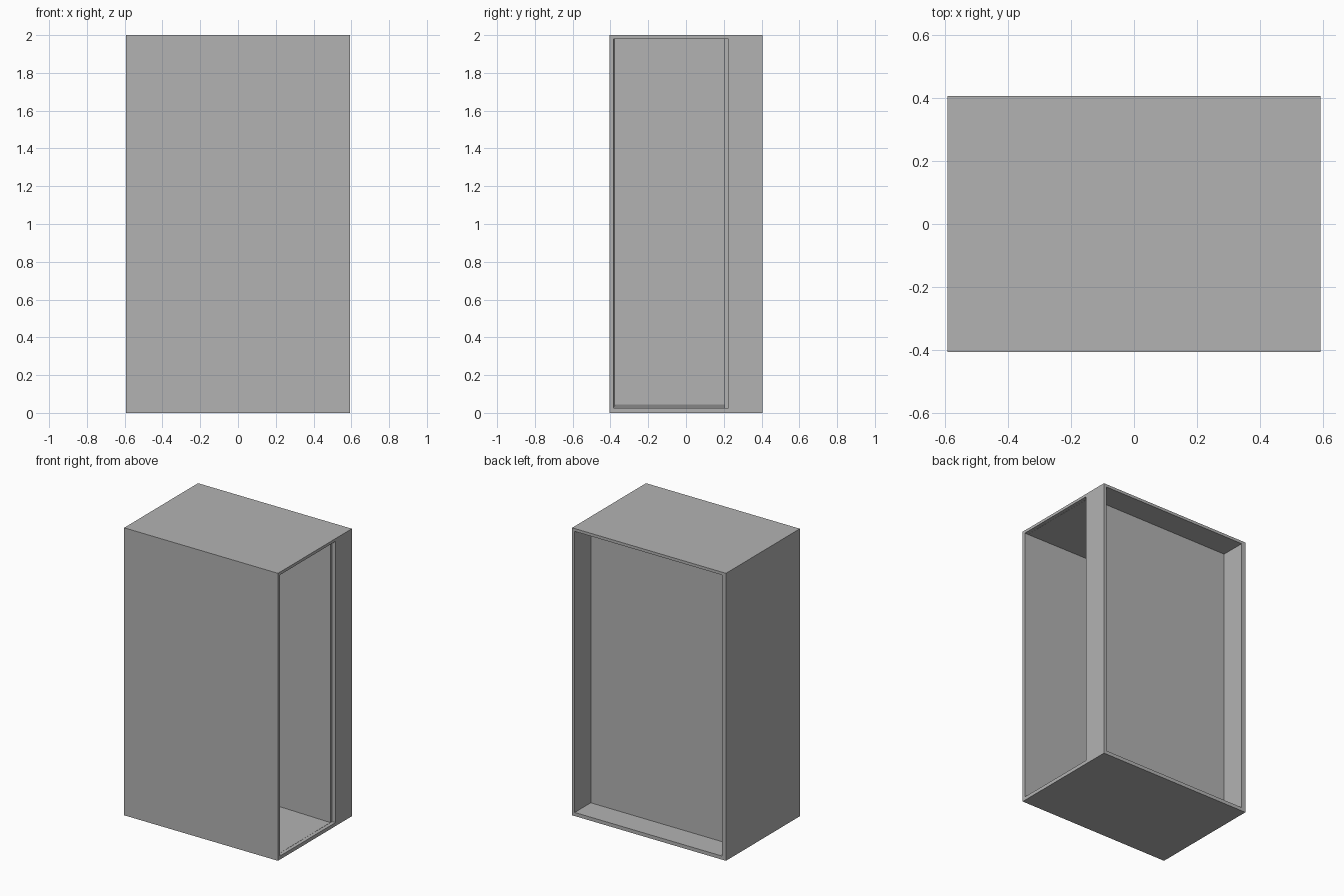
import bpy, bmesh

if "Cube" in bpy.data.objects:
    bpy.data.objects.remove(bpy.data.objects["Cube"])

W, D, H = 0.592, 0.406, 2.0      # half width, half depth, height

grey = bpy.data.materials.new("plain grey")
grey.diffuse_color = (0.45, 0.45, 0.45, 1)
grey.use_nodes = True
grey.node_tree.nodes["Principled BSDF"].inputs["Base Color"].default_value = grey.diffuse_color


def block(name, near, far):
    """Box lofted along x between two (x, y0, y1, z0, z1) rectangles."""
    bm = bmesh.new()
    rings = []
    for x, y0, y1, z0, z1 in (near, far):
        rings.append([bm.verts.new((x, y, z))
                      for y, z in ((y0, z0), (y1, z0), (y1, z1), (y0, z1))])
    a, b = rings
    bm.faces.new(a)
    bm.faces.new(b[::-1])
    for i in range(4):
        j = (i + 1) % 4
        bm.faces.new((a[j], a[i], b[i], b[j]))
    bmesh.ops.recalc_face_normals(bm, faces=bm.faces)
    mesh = bpy.data.meshes.new(name)
    bm.to_mesh(mesh)
    bm.free()
    mesh.materials.append(grey)
    obj = bpy.data.objects.new(name, mesh)
    bpy.context.collection.objects.link(obj)
    return obj


# Solid outer case
case = block("case", (W, -D, D, 0, H), (-W, -D, D, 0, H))

cutters = [
    # Thin doorway through the right wall
    block("side_opening_cutter", (W + 0.1, -0.385, 0.225, 0.025, 1.98),
          (W - 0.025, -0.385, 0.225, 0.025, 1.98)),
    # Deep main compartment, narrowing slightly toward the left wall
    block("compartment_cutter", (W - 0.02, -0.384, 0.205, 0.026, 1.979),
          (-W + 0.025, -0.375, 0.205, 0.045, 1.979)),
    # Shallow recess in the back
    block("back_recess_cutter", (W - 0.02, 0.23, D + 0.1, 0.025, 1.98),
          (-W + 0.03, 0.23, D + 0.1, 0.025, 1.98)),
]

# Hollow out the case
bpy.context.view_layer.objects.active = case
for cutter in cutters:
    cutter.hide_render = True
    mod = case.modifiers.new(cutter.name, 'BOOLEAN')
    mod.operation = 'DIFFERENCE'
    mod.solver = 'EXACT'
    mod.object = cutter
    bpy.ops.object.modifier_apply(modifier=mod.name)
    bpy.data.objects.remove(cutter, do_unlink=True)
